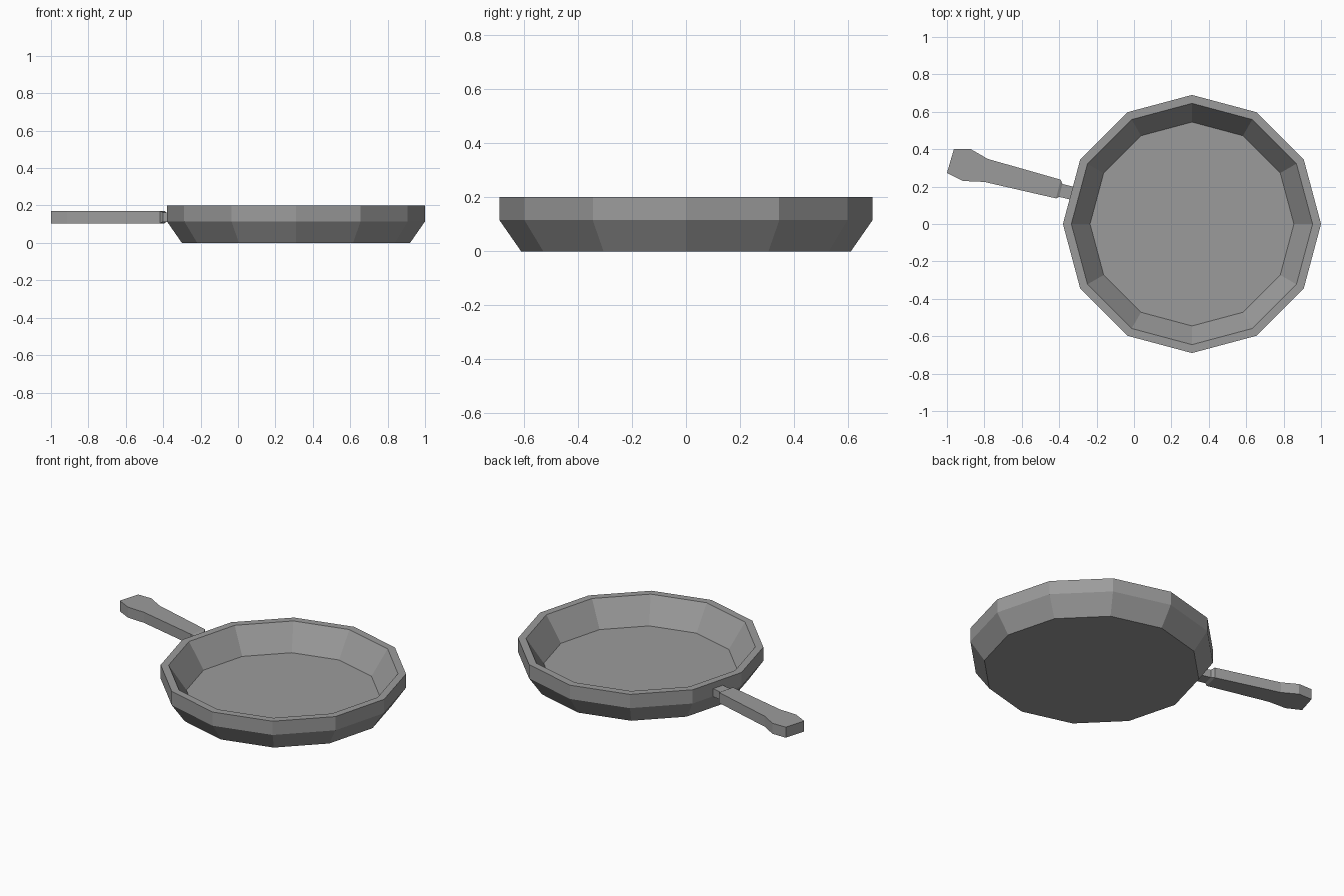
import bpy
import bmesh
from math import cos, sin, tau

default = bpy.data.objects.get("Cube")
if default:
    bpy.data.objects.remove(default, do_unlink=True)

# Cast metal grey shared by all parts
grey = bpy.data.materials.new("cast_grey")
grey.use_nodes = True
colour = (0.33, 0.33, 0.33, 1)
grey.diffuse_color = colour
bsdf = next(n for n in grey.node_tree.nodes if n.type == 'BSDF_PRINCIPLED')
bsdf.inputs["Base Color"].default_value = colour


def loft(name, rings):
    """Closed flat-shaded solid through equal-sized rings of points."""
    bm = bmesh.new()
    loops = [[bm.verts.new(p) for p in ring] for ring in rings]
    count = len(loops[0])
    for a, b in zip(loops, loops[1:]):
        for i in range(count):
            j = (i + 1) % count
            bm.faces.new((a[i], a[j], b[j], b[i]))
    bm.faces.new(loops[0][::-1])
    bm.faces.new(loops[-1])
    bmesh.ops.recalc_face_normals(bm, faces=bm.faces)
    mesh = bpy.data.meshes.new(name)
    bm.to_mesh(mesh)
    bm.free()
    mesh.materials.append(grey)
    obj = bpy.data.objects.new(name, mesh)
    bpy.context.collection.objects.link(obj)
    return obj


# Pan body: twelve-sided, outside wall, rim, inside wall and floor
SIDES = 12
CENTRE_X = 0.31
profile = [(0.61, 0), (0.69, 0.115), (0.69, 0.2), (0.645, 0.2), (0.545, 0.05)]
loft("pan_body", [
    [(CENTRE_X + r * cos(tau * i / SIDES), r * sin(tau * i / SIDES), z)
     for i in range(SIDES)]
    for r, z in profile])


def section(left, right, low, high):
    """Rectangular cross-section between two outline points."""
    return [(*left, low), (*right, low), (*right, high), (*left, high)]


# Handle grip: paired outline points from the flared tip to the pan end
LOW, HIGH = 0.105, 0.17
grip = [((-1, 0.273), (-0.963, 0.4)),
        ((-0.914, 0.23), (-0.872, 0.4)),
        ((-0.8, 0.225), (-0.782, 0.348)),
        ((-0.417, 0.137), (-0.392, 0.237))]
loft("handle_grip", [section(a, b, LOW, HIGH) for a, b in grip])

# Slimmer neck joining the grip to the pan wall
neck = [((-0.417, 0.137), (-0.392, 0.237), LOW, HIGH),
        ((-0.4, 0.145), (-0.383, 0.214), LOW + 0.008, HIGH - 0.008),
        ((-0.33, 0.128), (-0.313, 0.197), LOW + 0.008, HIGH - 0.008)]
loft("handle_neck", [section(*s) for s in neck])
